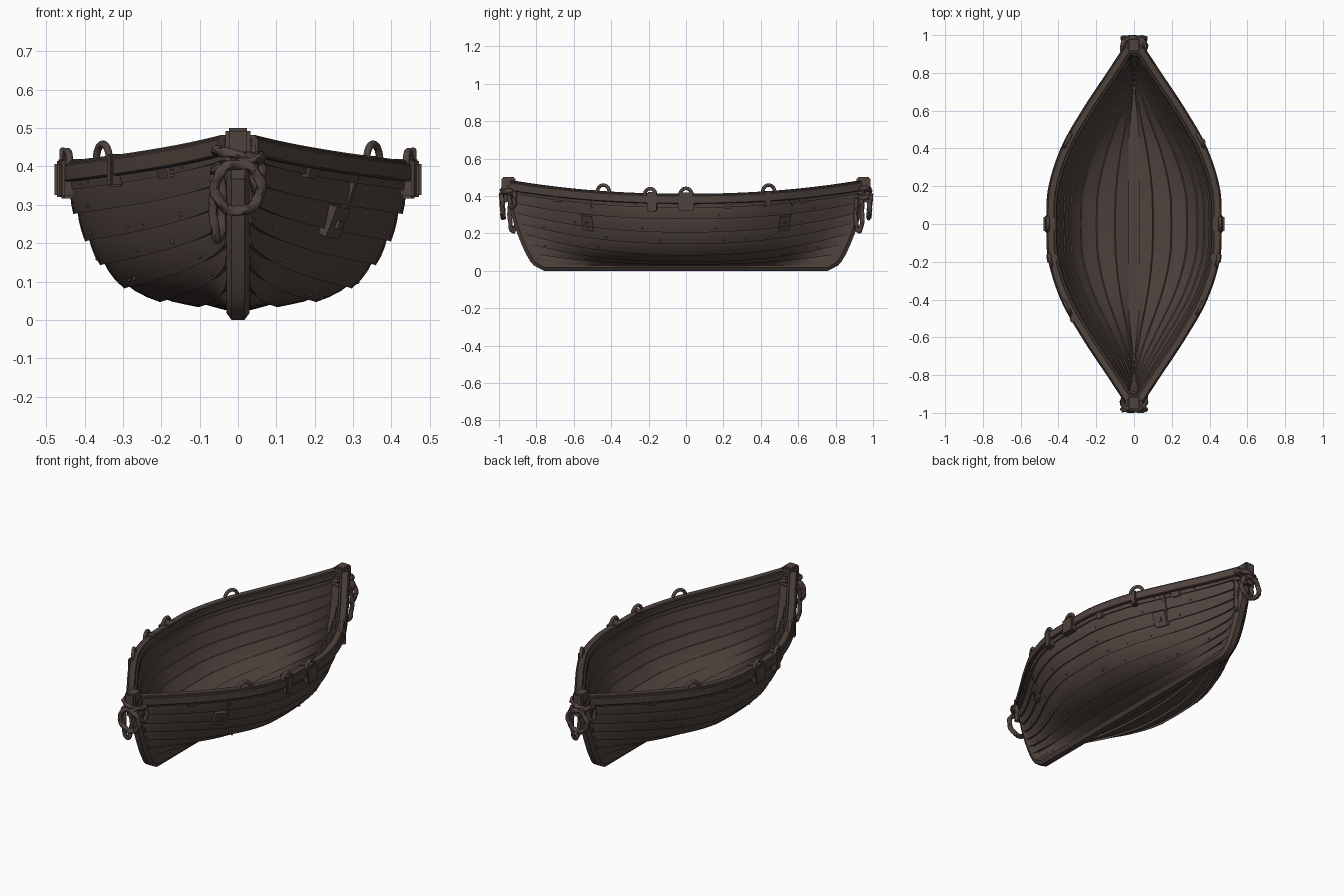
import bpy, bmesh, math, random
from mathutils import Vector, Matrix

if "Cube" in bpy.data.objects:
    bpy.data.objects.remove(bpy.data.objects["Cube"])

random.seed(4)
wood = bpy.data.materials.new("dark brown wood")
wood.diffuse_color = (0.078, 0.055, 0.047, 1)
wood.use_nodes = True
wood.node_tree.nodes["Principled BSDF"].inputs["Base Color"].default_value = wood.diffuse_color


def finish(name, bm, angle=35):
    bmesh.ops.recalc_face_normals(bm, faces=bm.faces)
    me = bpy.data.meshes.new(name)
    bm.to_mesh(me)
    bm.free()
    me.materials.append(wood)
    me.shade_smooth()
    me.set_sharp_from_angle(angle=math.radians(angle))
    ob = bpy.data.objects.new(name, me)
    bpy.context.collection.objects.link(ob)
    return ob


def loft(name, rings, cyclic=False, angle=35):
    bm = bmesh.new()
    vs = [[bm.verts.new(p) for p in r] for r in rings]
    n, m = len(vs), len(vs[0])
    for i in range(n if cyclic else n - 1):
        a, b = vs[i], vs[(i + 1) % n]
        for j in range(m):
            k = (j + 1) % m
            bm.faces.new((a[j], a[k], b[k], b[j]))
    if not cyclic:
        bm.faces.new(vs[0])
        bm.faces.new(vs[-1])
    return finish(name, bm, angle)


def box(name, loc, size, yaw=0, bevel=0.006):
    bm = bmesh.new()
    bmesh.ops.create_cube(bm, size=1)
    bmesh.ops.scale(bm, vec=size, verts=bm.verts)
    bmesh.ops.bevel(bm, geom=bm.edges[:], offset=bevel, segments=2, affect='EDGES')
    bmesh.ops.transform(bm, matrix=Matrix.Translation(loc) @ Matrix.Rotation(yaw, 4, 'Z'), verts=bm.verts)
    return finish(name, bm)


def spline(pts):
    """Smooth interpolation through (x, y) points."""
    xs, ys = zip(*pts)
    n = len(xs)
    m = []
    for i in range(n):
        a, b = max(i - 1, 0), min(i + 1, n - 1)
        m.append((ys[b] - ys[a]) / (xs[b] - xs[a]))

    def f(x):
        i = max(0, min(n - 2, sum(1 for v in xs if v <= x) - 1))
        h = xs[i + 1] - xs[i]
        t = max(0, min(1, (x - xs[i]) / h))
        return ((2*t**3 - 3*t*t + 1) * ys[i] + (t**3 - 2*t*t + t) * h * m[i]
                + (3*t*t - 2*t**3) * ys[i + 1] + (t**3 - t*t) * h * m[i + 1])
    return f


# Hull lines: midship section, plan outline, stem profile
N = 8
mid = [(.02, .035), (.10, .045), (.20, .058), (.29, .092), (.35, .15),
       (.388, .21), (.418, .28), (.437, .34), (.448, .40)]
mid_x = spline([(i / N, p[0]) for i, p in enumerate(mid)])
mid_z = spline([(i / N, p[1]) for i, p in enumerate(mid)])
plan = spline([(0, 1), (.2, .975), (.43, .815), (.645, .55), (.86, .24), (1, .04)])
stem_y = spline([(0, .76), (.03, .815), (.08, .85), (.15, .883), (.25, .92), (.35, .947), (.46, .967)])


def raw(t, s):
    u = abs(t)
    ze = .035 + .435 * s
    x = .02 + (mid_x(s) - .02) * max(plan(u), 0) ** (1 + .6 * (1 - s))
    z = mid_z(s) + (ze - mid_z(s)) * u ** 2.2
    return x, t * (stem_y(ze) - .035), z


def P(side, t, s, off=0.0):
    x, y, z = raw(t, s)
    a, b = raw(t, max(s - .02, 0)), raw(t, min(s + .02, 1))
    d = Vector((b[0] - a[0], b[2] - a[2])).normalized()
    return Vector((side * max(x + d.y * off, .001), y, z - d.x * off))


# Overlapping planks, one shell per side
rows = []
for k in range(N):
    rows += [(k / N, .012), ((k + .35) / N, .009), ((k + .7) / N, .005), ((k + 1) / N, 0)]
inner = []
for k in reversed(range(N)):
    inner += [((k + 1) / N, -.022), ((k + .5) / N, -.019), ((k + .05) / N, -.016)]
for side, label in ((1, "right"), (-1, "left")):
    loft("planking_" + label, [[P(side, math.sin(i / 30 * math.pi / 2), s, o) for s, o in rows + inner]
                               for i in range(-30, 31)], angle=28)


# Gunwale rails swept along the sheer line
def sheer(side, t):
    p = P(side, t, 1)
    d = (P(side, min(t + .01, 1), 1) - P(side, max(t - .01, -1), 1))
    d.z = 0
    d.normalize()
    n = Vector((d.y, -d.x, 0)) * side
    return p, n, math.atan2(d.y, d.x) - math.pi / 2


def rail(name, side, n0, n1, z0, z1, c=.004):
    sec = [(n0 + c, z0), (n1 - c, z0), (n1, z0 + c), (n1, z1 - c), (n1 - c, z1), (n0 + c, z1), (n0, z1 - c), (n0, z0 + c)]
    rings = []
    for i in range(-32, 33):
        p, n, _ = sheer(side, i / 32)
        rings.append([p + n * a + Vector((0, 0, b)) for a, b in sec])
    loft(name, rings)


for side, label in ((1, "right"), (-1, "left")):
    rail("gunwale_cap_" + label, side, -.026, .012, -.012, .012)
    rail("outer_rail_" + label, side, -.004, .018, -.042, .004)
    rail("inner_rail_" + label, side, -.038, -.016, -.03, .002)

# Keel and both stems as one curved timber
half = [(stem_y(z), z) for z in (.46, .40, .35, .30, .25, .20, .15, .11, .08, .05, .03, .012)] + [(.76, 0), (.70, 0), (.35, 0)]
path = half + [(0, 0)] + [(-y, z) for y, z in reversed(half)]
rings = []
for i, (y, z) in enumerate(path):
    a, b = path[max(i - 1, 0)], path[min(i + 1, len(path) - 1)]
    d = Vector((b[0] - a[0], b[1] - a[1])).normalized()
    nrm = Vector((0, d.y, -d.x))
    sec = [(-.017, 0), (.017, 0), (.03, .018), (.03, .062), (-.03, .062), (-.03, .018)]
    rings.append([Vector((x, y, z)) + nrm * o for x, o in sec])
loft("keel_and_stems", rings, angle=30)


# Ropes and rings: a round or twisted section swept along a path
def rope(name, pts, r, cyclic=False, twist=0.0, sides=12):
    rings, n = [], len(pts)
    ref = None
    for i, p in enumerate(pts):
        a = pts[(i - 1) % n] if cyclic else pts[max(i - 1, 0)]
        b = pts[(i + 1) % n] if cyclic else pts[min(i + 1, n - 1)]
        d = (b - a).normalized()
        if ref is None:
            ref = d.orthogonal()
        ref = (ref - d * ref.dot(d)).normalized()
        e = d.cross(ref)
        ring = []
        for j in range(sides):
            w = 2 * math.pi * j / sides
            q = r * (1 + (.22 * math.cos(3 * w + twist * i) if twist else 0))
            ring.append(p + ref * math.cos(w) * q + e * math.sin(w) * q)
        rings.append(ring)
    loft(name, rings, cyclic, 50)


# Stem heads with rope lashing, hanging ring and loose tail
for e, label in ((-1, "front"), (1, "back")):
    def V(x, y, z):
        return Vector((x * e, y * e, z))
    box(label + "_stem_head", V(0, .948, .465), (.064, .075, .07), 0, .008)
    box(label + "_stem_collar", V(0, .93, .44), (.09, .07, .05), 0, .01)
    box(label + "_stem_plate", V(0, .967, .402), (.042, .025, .075), 0, .004)
    box(label + "_stem_bolt", V(0, .98, .418), (.018, .016, .018), 0, .005)
    C = [2 * math.pi * i / 48 for i in range(48)]
    for j, (z, rx, tilt) in enumerate(((.43, .058, .012), (.408, .062, -.018))):
        rope(f"{label}_lashing_{j}", [V(rx * math.cos(a), .942 + .042 * math.sin(a), z + tilt * math.cos(a)) for a in C],
             .012, True, math.pi / 4)
    rope(label + "_hanging_ring", [V(.06 * math.cos(a), .982 - .012 * math.sin(a) * -.4, .345 + .062 * math.sin(a)) for a in C],
         .0125, True, math.pi / 4)
    rope(label + "_rope_tail", [V(.052 + .012 * math.cos(a), .925 + .018 * math.cos(a), .305 + .095 * math.sin(a)) for a in C],
         .011, True, math.pi / 4)
    rope(label + "_side_knot", [V(-.052 + .01 * math.cos(a), .93 + .014 * math.cos(a), .385 + .045 * math.sin(a)) for a in C],
         .011, True, math.pi / 4)


# Plates that follow the planking
def patch(name, side, yc, w, s0, s1, o0, o1):
    rings = []
    for i in range(4):
        t = (yc + w * (i / 3 - .5)) / .91
        ss = [s0 + (s1 - s0) * j / 4 for j in range(5)]
        rings.append([P(side, t, s, o1) for s in ss] + [P(side, t, s, o0) for s in reversed(ss)])
    loft(name, rings)


# Rail loops, brackets and straps
for side, label in ((1, "right"), (-1, "left")):
    for j, (y, r) in enumerate(((-.44, .037), (-.19, .03), (0, .033), (.44, .037))):
        p, n, yaw = sheer(side, y / .93)
        d = Vector((n.y, -n.x, 0))
        pts = [p + n * (.003 if j in (0, 3) else .008) + d * r * math.cos(a) + Vector((0, 0, .004 + r * 1.1 * math.sin(a)))
               for a in [-.3 + (math.pi + .6) * i / 20 for i in range(21)]]
        rope(f"{label}_rail_loop_{j}", pts, .0095)
    for nm, y, w, z0, z1, out in (("middle_bracket", 0, .085, -.08, .012, .03), ("side_bracket", -.18, .05, -.085, .018, .024)):
        p, n, yaw = sheer(side, y / .93)
        box(f"{label}_{nm}", p + n * (out - .018) + Vector((0, 0, (z0 + z1) / 2)), (.036, w, z1 - z0), yaw)
        box(f"{label}_{nm}_top", p + n * -.006 + Vector((0, 0, .01)), (.06, w * .8, .016), yaw, .004)
    for j, y in enumerate((-.68, .22, .62)):
        patch(f"{label}_cleat_{j}", side, y, .035, .86, .93, -.01, .018)
    y = .43 * side if side > 0 else -.5
    p, n, yaw = sheer(side, y / .93)
    box(label + "_strap", p + n * .006 + Vector((0, 0, -.028)), (.036, .026, .085), yaw, .004)

# Repair plates on the right side
for j, y in enumerate((-.53, .53)):
    patch(f"repair_plate_{j}", 1, y, .058, .59, .74, -.01, .024)
    patch(f"repair_plate_pin_{j}", 1, y, .018, .64, .68, .01, .032)
    patch(f"repair_strip_{j}", 1, y + .03, .01, .74, .92, -.01, .014)

# Nail heads scattered over the planks
bm = bmesh.new()
for i in range(70):
    k = random.randint(2, 7)
    p = P(random.choice((-1, 1)), random.uniform(-.9, .9), (k + .25) / N, .01)
    bmesh.ops.create_icosphere(bm, subdivisions=2, radius=random.uniform(.003, .006), matrix=Matrix.Translation(p))
finish("nail_heads", bm)
